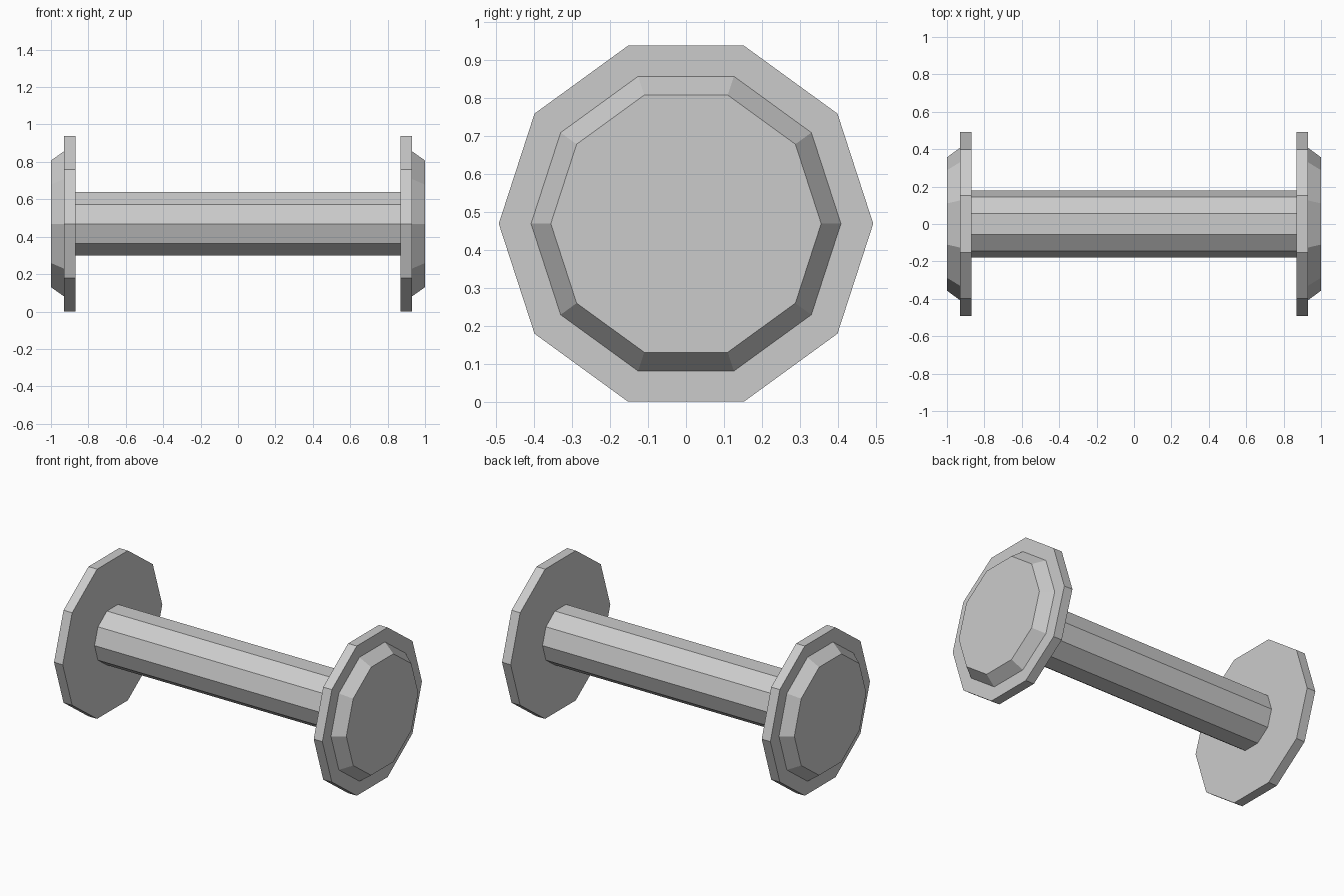
import bpy
import bmesh
from math import cos, sin, pi

SIDES = 10
RADIUS = 0.493
AXIS_Z = RADIUS * cos(pi / SIDES)

cube = bpy.data.objects.get("Cube")
if cube:
    bpy.data.objects.remove(cube, do_unlink=True)

grey = bpy.data.materials.new("plain grey")
grey.use_nodes = True
colour = (0.6, 0.6, 0.6, 1.0)
grey.diffuse_color = colour
grey.node_tree.nodes["Principled BSDF"].inputs["Base Color"].default_value = colour


def lathe_x(name, profile, capped=True):
    """Turn (x, radius) points around the x axis into a faceted solid."""
    bm = bmesh.new()
    rings = []
    for x, r in profile:
        angles = [2 * pi * i / SIDES for i in range(SIDES)]
        rings.append([bm.verts.new((x, r * cos(a), r * sin(a))) for a in angles])
    for a, b in zip(rings, rings[1:]):
        for i in range(SIDES):
            j = (i + 1) % SIDES
            bm.faces.new((a[i], a[j], b[j], b[i]))
    if capped:
        bm.faces.new(rings[0])
        bm.faces.new(rings[-1])
    bmesh.ops.recalc_face_normals(bm, faces=bm.faces)
    mesh = bpy.data.meshes.new(name)
    bm.to_mesh(mesh)
    bm.free()
    mesh.materials.append(grey)
    obj = bpy.data.objects.new(name, mesh)
    obj.location.z = AXIS_Z
    bpy.context.collection.objects.link(obj)
    return obj


# Central shaft, its ends closed by the flanges
lathe_x("shaft", [(-0.87, 0.178), (0.87, 0.178)], capped=False)

# Wide flange with a tapered outer hub at each end
end_profile = [(0.87, RADIUS), (0.93, RADIUS), (0.93, 0.408), (1.0, 0.356)]
for name, side in (("left_flange", 1), ("right_flange", -1)):
    lathe_x(name, [(side * x, r) for x, r in end_profile])
